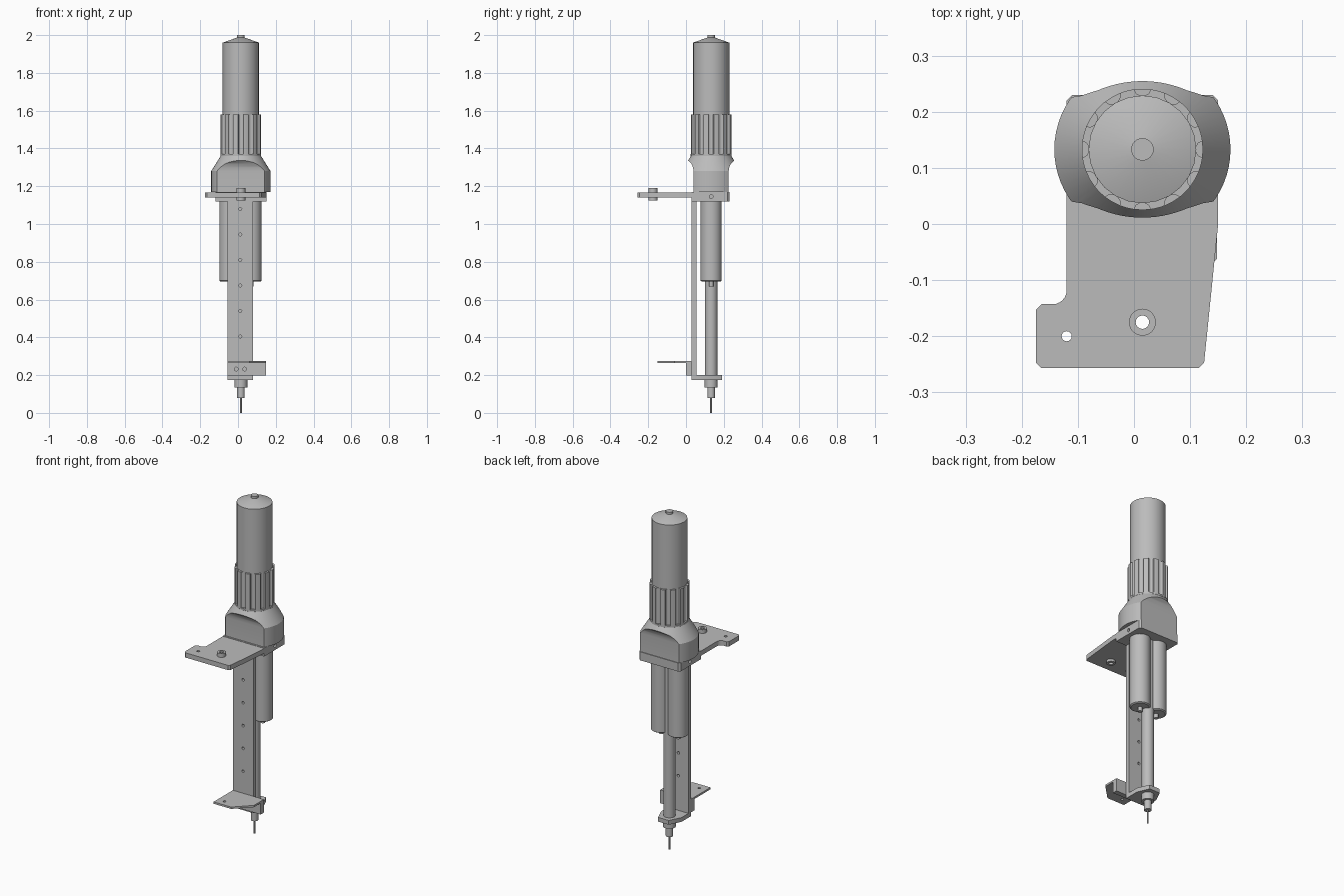
import bpy, bmesh, math

cube = bpy.data.objects.get("Cube")
if cube:
    bpy.data.objects.remove(cube, do_unlink=True)

CX, CY = 0.015, 0.133  # main spindle axis

grey = bpy.data.materials.new("grey_metal")
grey.use_nodes = True
grey.diffuse_color = (0.5, 0.5, 0.5, 1)
grey.node_tree.nodes["Principled BSDF"].inputs["Base Color"].default_value = (0.5, 0.5, 0.5, 1)


def activate(ob):
    bpy.ops.object.select_all(action='DESELECT')
    ob.select_set(True)
    bpy.context.view_layer.objects.active = ob


def finish(name, bm, angle=30):
    bmesh.ops.recalc_face_normals(bm, faces=bm.faces)
    me = bpy.data.meshes.new(name)
    bm.to_mesh(me)
    bm.free()
    ob = bpy.data.objects.new(name, me)
    bpy.context.collection.objects.link(ob)
    me.materials.append(grey)
    activate(ob)
    bpy.ops.object.shade_smooth_by_angle(angle=math.radians(angle))
    return ob


def prism(name, pts, lo, hi, axis='z'):
    """Extrude a flat outline along an axis."""
    place = {'z': lambda a, b, t: (a, b, t),
             'y': lambda a, b, t: (a, t, b),
             'x': lambda a, b, t: (t, a, b)}[axis]
    bm = bmesh.new()
    face = bm.faces.new([bm.verts.new(place(a, b, lo)) for a, b in pts])
    ext = bmesh.ops.extrude_face_region(bm, geom=[face])["geom"]
    shift = place(0, 0, hi - lo)
    bmesh.ops.translate(bm, vec=shift, verts=[v for v in ext if isinstance(v, bmesh.types.BMVert)])
    return finish(name, bm)


def box(name, x0, x1, y0, y1, z0, z1):
    return prism(name, [(x0, y0), (x1, y0), (x1, y1), (x0, y1)], z0, z1)


def lathe(name, profile, x=CX, y=CY, sides=32):
    """Turn a radius/height profile about a vertical axis."""
    bm = bmesh.new()
    rings = [[bm.verts.new((x + r * math.cos(math.tau * i / sides),
                            y + r * math.sin(math.tau * i / sides), z))
              for i in range(sides)] for r, z in profile]
    for a, b in zip(rings, rings[1:]):
        for i in range(sides):
            j = (i + 1) % sides
            bm.faces.new((a[i], a[j], b[j], b[i]))
    bm.faces.new(rings[0])
    bm.faces.new(rings[-1])
    return finish(name, bm)


def circle(a, b, r, n=16):
    return [(a + r * math.cos(math.tau * i / n), b + r * math.sin(math.tau * i / n)) for i in range(n)]


def cut(ob, cutter, op='DIFFERENCE'):
    mod = ob.modifiers.new("cut", 'BOOLEAN')
    mod.operation, mod.object, mod.solver = op, cutter, 'EXACT'
    activate(ob)
    bpy.ops.object.modifier_apply(modifier=mod.name)
    bpy.data.objects.remove(cutter, do_unlink=True)
    bpy.ops.object.shade_smooth_by_angle(angle=math.radians(30))


def drill(ob, a, b, r, lo, hi, axis):
    cut(ob, prism("drill", circle(a, b, r), lo, hi, axis))


# Needle, nozzle and spindle tube
lathe("needle", [(0.005, 0), (0.005, 0.09)], sides=12)
lathe("nozzle", [(0.02, 0.08), (0.02, 0.135), (0.034, 0.135), (0.034, 0.185)])
lathe("spindle_tube", [(0.033, 0.19), (0.033, 1.13)])

# Lower guide plate holding the tube
guide = prism("guide_plate", [(-0.055, 0.03), (0.08, 0.03), (0.08, 0.12), (0.05, 0.19),
                              (-0.02, 0.19), (-0.055, 0.12)], 0.175, 0.2)

# Upright rail with a row of holes
rail = box("rail", -0.055, 0.08, 0.03, 0.055, 0.2, 1.125)
for i in range(6):
    drill(rail, 0.012, 0.405 + 0.135 * i, 0.008, 0, 0.1, 'y')

# Lower angle bracket
wall = box("bracket_wall", -0.055, 0.148, 0, 0.03, 0.197, 0.264)
for x in (-0.01, 0.035):
    drill(wall, x, 0.232, 0.01, -0.05, 0.028, 'y')
shelf = prism("bracket_shelf", [(-0.055, 0.03), (-0.055, -0.15), (0.06, -0.15),
                                (0.148, -0.062), (0.148, 0.03)], 0.264, 0.275)
drill(shelf, -0.01, -0.11, 0.008, 0.2, 0.3, 'z')

# Twin cylinders with end screws
for side, x in (("right", -0.043), ("left", 0.069)):
    lathe(side + "_cylinder", [(0.049, 0.695), (0.056, 0.70), (0.056, 1.13)], x)
    lathe(side + "_end_screw", [(0.012, 0.67), (0.012, 0.70)], x, sides=16)

# Mounting plate with a rounded inner corner and a side tab
fillet = [(-0.145 + 0.025 * math.cos(a), -0.118 + 0.025 * math.sin(a))
          for a in [-math.pi / 2 * i / 6 for i in range(7)]]
plate = prism("mounting_plate", [(-0.12, 0.04)] + fillet + [
    (-0.165, -0.143), (-0.175, -0.153), (-0.175, -0.247), (-0.165, -0.257),
    (0.115, -0.257), (0.125, -0.247), (0.15, 0.0), (0.15, 0.04)], 1.14, 1.168)
drill(plate, -0.12, -0.2, 0.009, 1, 1.3, 'z')
drill(plate, CX, -0.175, 0.018, 1, 1.3, 'z')
bushing = lathe("bushing", [(0.024, 1.125), (0.024, 1.19)], CX, -0.175)
drill(bushing, CX, -0.175, 0.012, 1, 1.3, 'z')

# Clamp block under the housing
block = prism("clamp_block", [(-0.12, 0.03), (0.15, 0.03), (0.15, 0.22), (0.14, 0.23),
                              (-0.11, 0.23), (-0.12, 0.22)], 1.12, 1.17)
for lo, hi in ((-0.2, -0.1), (0.13, 0.2)):
    drill(block, CY, 1.145, 0.01, lo, hi, 'x')

# Gear housing: a turned body with flared flats front and back
housing = lathe("gear_housing", [(0.157, 1.17), (0.157, 1.28), (0.104, 1.365)], sides=64)
flare = [(0.093, 1.1), (0.093, 1.28), (0.096, 1.30), (0.105, 1.32), (0.13, 1.345), (0.13, 1.45)]
flats = [(CY + d, z) for d, z in flare] + [(CY - d, z) for d, z in reversed(flare)]
cut(housing, prism("flats_helper", flats, -0.3, 0.3, 'x'), 'INTERSECT')

# Grip with twelve scooped flutes, over a plain lower ring
outline = []
for k in range(12):
    mid = math.tau * k / 12
    for t, r in ((-0.14, 0.108), (-0.11, 0.1), (-0.05, 0.096), (0.05, 0.096),
                 (0.11, 0.1), (0.14, 0.108), (0.2, 0.108), (0.26, 0.108), (0.32, 0.108)):
        outline.append((CX + r * math.cos(mid + t), CY + r * math.sin(mid + t)))
prism("fluted_grip", outline, 1.37, 1.58)
lathe("grip_ring", [(0.104, 1.355), (0.108, 1.36), (0.108, 1.37)], sides=48)

# Motor body, domed cap and top button
lathe("motor_body", [(0.096, 1.57), (0.096, 1.96), (0.02, 1.987)], sides=24)
lathe("top_button", [(0.02, 1.98), (0.02, 2.0)], sides=24)
